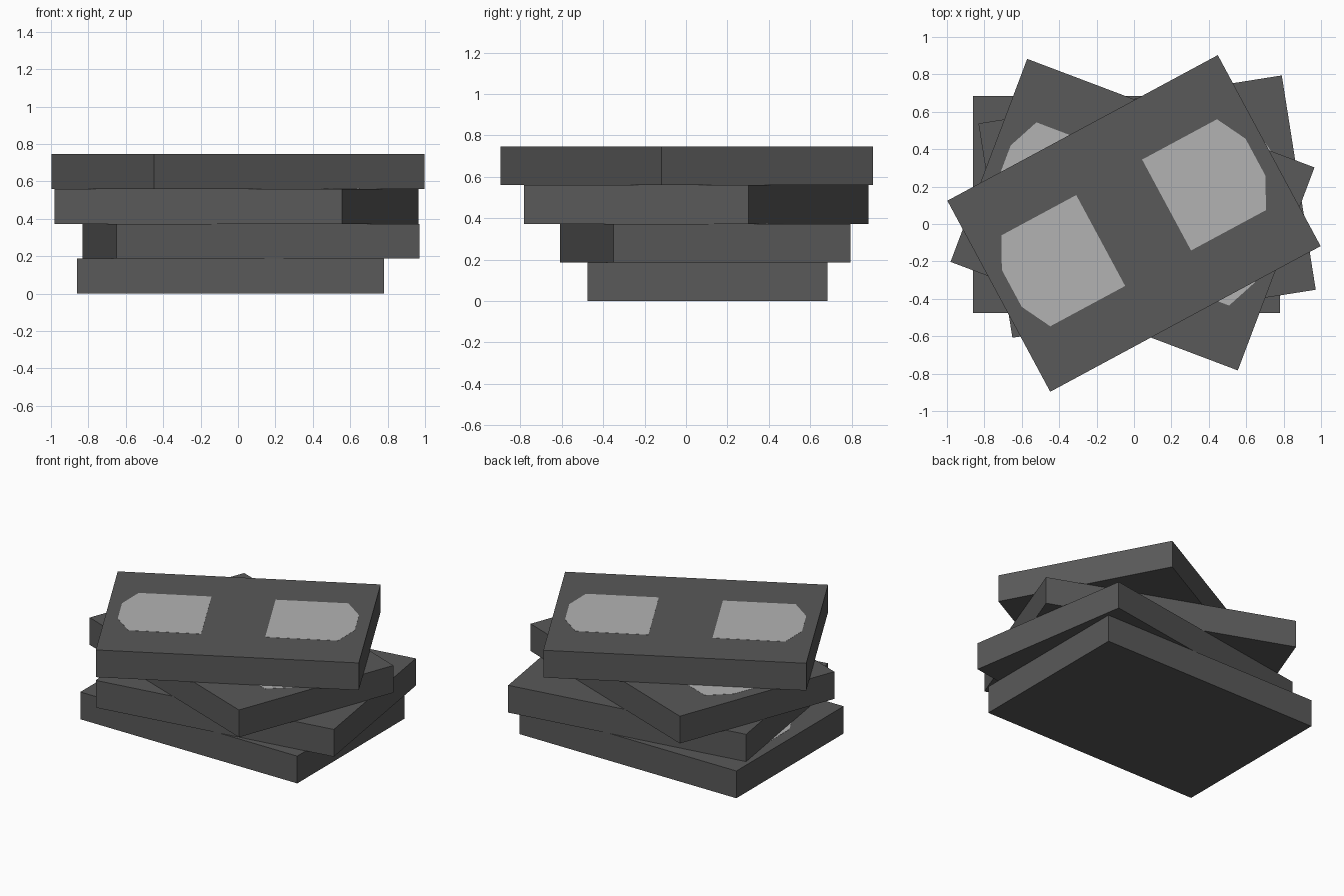
import bpy
import bmesh
from math import radians
from mathutils import Matrix

if "Cube" in bpy.data.objects:
    bpy.data.objects.remove(bpy.data.objects["Cube"])

L, W, H = 1.642, 1.16, 0.1865   # cassette size
LIP = 0.001                     # windows sit just proud of the shell


def material(name, v):
    m = bpy.data.materials.new(name)
    m.diffuse_color = (v, v, v, 1)
    m.use_nodes = True
    m.node_tree.nodes["Principled BSDF"].inputs["Base Color"].default_value = m.diffuse_color
    return m


shell_mat = material("dark_plastic", 0.1)
window_mat = material("clear_window", 0.45)


def prism(name, outline, z0, z1, mat, matrix):
    bm = bmesh.new()
    face = bm.faces.new([bm.verts.new((x, y, z0)) for x, y in outline])
    ext = bmesh.ops.extrude_face_region(bm, geom=[face])
    top = [g for g in ext["geom"] if isinstance(g, bmesh.types.BMVert)]
    bmesh.ops.translate(bm, verts=top, vec=(0, 0, z1 - z0))
    bmesh.ops.recalc_face_normals(bm, faces=bm.faces[:])
    me = bpy.data.meshes.new(name)
    bm.to_mesh(me)
    bm.free()
    me.materials.append(mat)
    ob = bpy.data.objects.new(name, me)
    ob.matrix_world = matrix
    bpy.context.collection.objects.link(ob)
    return ob


shell = [(-L/2, -W/2), (L/2, -W/2), (L/2, W/2), (-L/2, W/2)]
# window: square inner end, chamfered outer end
window = [(0.20, -0.272), (0.655, -0.272), (0.74, -0.108),
          (0.74, 0.116), (0.655, 0.28), (0.20, 0.28)]

# stacked cassettes, bottom to top: x, y, turn in degrees
stack = [(-0.04, 0.105, 0), (0.07, 0.093, 9.0),
         (-0.008, 0.05, -20.7), (0.0, 0.003, 28.3)]

for i, (x, y, turn) in enumerate(stack):
    mw = Matrix.Translation((x, y, i * H)) @ Matrix.Rotation(radians(turn), 4, 'Z')
    prism(f"cassette_shell_{i + 1}", shell, 0, H, shell_mat, mw)
    for side, s in (("left", -1), ("right", 1)):
        prism(f"reel_window_{side}_{i + 1}", [(s * u, v) for u, v in window],
              H - 0.01, H + LIP, window_mat, mw)
